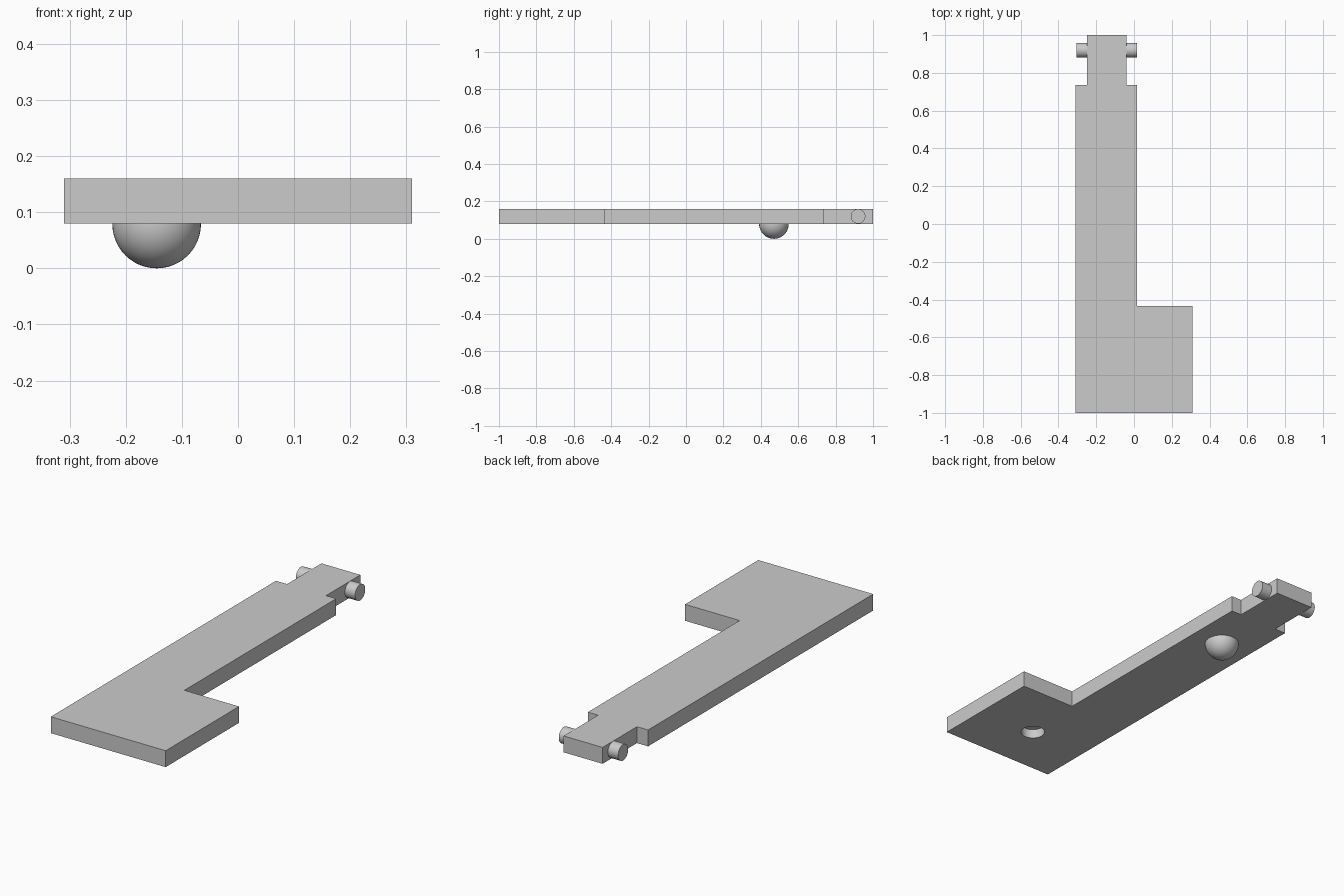
import bpy
import bmesh
from math import radians

cube = bpy.data.objects.get("Cube")
if cube:
    bpy.data.objects.remove(cube, do_unlink=True)

grey = bpy.data.materials.new("light grey")
grey.use_nodes = True
grey.diffuse_color = (0.6, 0.6, 0.6, 1)
grey.node_tree.nodes["Principled BSDF"].inputs["Base Color"].default_value = (0.6, 0.6, 0.6, 1)

BOTTOM, TOP = 0.08, 0.16


def finish(name, smooth=True):
    obj = bpy.context.object
    obj.name = name
    obj.data.materials.append(grey)
    if smooth:
        bpy.ops.object.shade_smooth_by_angle(angle=radians(30))
    return obj


def cylinder(name, radius, depth, location, rotation=(0, 0, 0)):
    bpy.ops.mesh.primitive_cylinder_add(vertices=48, radius=radius, depth=depth,
                                        location=location, rotation=rotation)
    return finish(name)


# Flat L-shaped plate with a narrowed neck at the back
outline = [(-0.31, -1), (0.31, -1), (0.31, -0.435), (0.015, -0.435),
           (0.015, 0.735), (-0.04, 0.735), (-0.04, 1), (-0.25, 1),
           (-0.25, 0.735), (-0.31, 0.735)]
bm = bmesh.new()
base = bm.faces.new([bm.verts.new((x, y, BOTTOM)) for x, y in outline])
top = bmesh.ops.extrude_face_region(bm, geom=[base])["geom"]
bmesh.ops.translate(bm, vec=(0, 0, TOP - BOTTOM),
                    verts=[v for v in top if isinstance(v, bmesh.types.BMVert)])
bmesh.ops.recalc_face_normals(bm, faces=bm.faces)
mesh = bpy.data.meshes.new("plate")
bm.to_mesh(mesh)
bm.free()
plate = bpy.data.objects.new("plate", mesh)
bpy.context.collection.objects.link(plate)
mesh.materials.append(grey)

# Blind round socket under the foot
cutter = cylinder("socket_cutter", 0.055, 0.09, (0, -0.74, BOTTOM))
cutter.hide_render = True
cutter.hide_set(True)
cut = plate.modifiers.new("socket", 'BOOLEAN')
cut.operation = 'DIFFERENCE'
cut.solver = 'EXACT'
cut.object = cutter

# Hinge pegs on both sides of the neck
for side, x in (("right", -0.275), ("left", -0.015)):
    cylinder(side + "_hinge_peg", 0.039, 0.06, (x, 0.92, 0.12), (0, radians(90), 0))

# Round button under the arm
bpy.ops.mesh.primitive_uv_sphere_add(segments=48, ring_count=24, radius=0.079,
                                     location=(-0.145, 0.47, 0.079))
finish("round_button")
